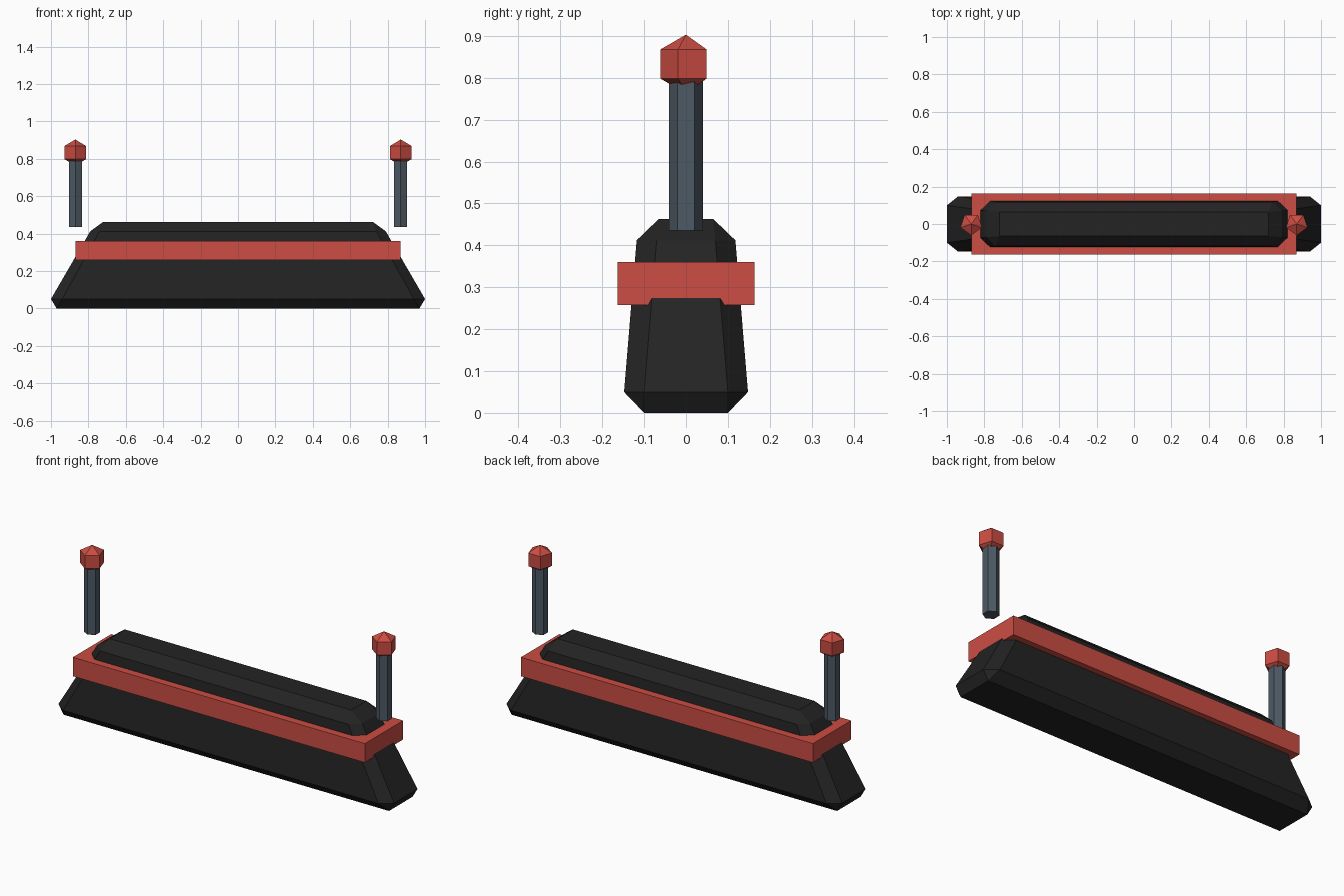
import bpy, bmesh, math

old = bpy.data.objects.get("Cube")
if old:
    bpy.data.objects.remove(old, do_unlink=True)


def material(name, rgb):
    m = bpy.data.materials.new(name)
    m.use_nodes = True
    m.diffuse_color = (*rgb, 1)
    m.node_tree.nodes["Principled BSDF"].inputs["Base Color"].default_value = (*rgb, 1)
    return m


black = material("matte black", (0.017, 0.017, 0.017))
red = material("warm red", (0.60, 0.074, 0.056))
steel = material("blue grey steel", (0.073, 0.10, 0.127))


def loft(name, rings, mat):
    """Skin a stack of equal-length point rings and cap both ends."""
    bm = bmesh.new()
    loops = [[bm.verts.new(p) for p in ring] for ring in rings]
    n = len(loops[0])
    for low, high in zip(loops, loops[1:]):
        for i in range(n):
            j = (i + 1) % n
            bm.faces.new((low[i], low[j], high[j], high[i]))
    bm.faces.new(loops[0][::-1])
    bm.faces.new(loops[-1])
    bmesh.ops.remove_doubles(bm, verts=bm.verts, dist=0.0001)
    bmesh.ops.recalc_face_normals(bm, faces=bm.faces)
    mesh = bpy.data.meshes.new(name)
    bm.to_mesh(mesh)
    bm.free()
    mesh.materials.append(mat)
    obj = bpy.data.objects.new(name, mesh)
    bpy.context.collection.objects.link(obj)
    return obj


def cut_rect(x, y, z, cx=0.0, cy=0.0):
    """Rectangle with half sizes x, y and corners cut by cx, cy."""
    return [(x, -y + cy, z), (x, y - cy, z), (x - cx, y, z), (-x + cx, y, z),
            (-x, y - cy, z), (-x, -y + cy, z), (-x + cx, -y, z), (x - cx, -y, z)]


def circle(x, r, z, sides):
    """Polygon ring with one corner towards the front."""
    step = math.tau / sides
    return [(x + r * math.sin(i * step), -r * math.cos(i * step), z) for i in range(sides)]


# Tapered, bevelled body
loft("body", [cut_rect(0.97, 0.10, 0),
              cut_rect(1.0, 0.148, 0.05, 0.06, 0.048),
              cut_rect(0.79, 0.118, 0.412, 0.05, 0.048),
              cut_rect(0.72, 0.065, 0.463)], black)

# Band around the body
loft("band", [cut_rect(0.87, 0.163, z) for z in (0.258, 0.36)], red)

# Posts with knobs at both ends
for side, x in (("left", 0.87), ("right", -0.87)):
    loft(side + "_post", [circle(x, 0.04, z, 6) for z in (0.435, 0.80)], steel)
    r = 0.07
    loft(side + "_knob", [circle(x, r * math.cos(math.radians(a)),
                                 0.833 + r * math.sin(math.radians(a)), 5)
                          for a in (-30, 30)], red)
    # Pointed caps above and below the knob
    for part, s in (("top", 1), ("bottom", -1)):
        base = circle(x, r * math.cos(math.radians(30)), 0.833 + s * r / 2, 5)
        bm = bmesh.new()
        tip = bm.verts.new((x, 0, 0.833 + s * r))
        rim = [bm.verts.new(p) for p in base]
        for i in range(5):
            tri = (rim[i], rim[(i + 1) % 5], tip)
            bm.faces.new(tri if s > 0 else tri[::-1])
        mesh = bpy.data.meshes.new(side + "_knob_" + part)
        bm.to_mesh(mesh)
        bm.free()
        mesh.materials.append(red)
        bpy.context.collection.objects.link(bpy.data.objects.new(mesh.name, mesh))
